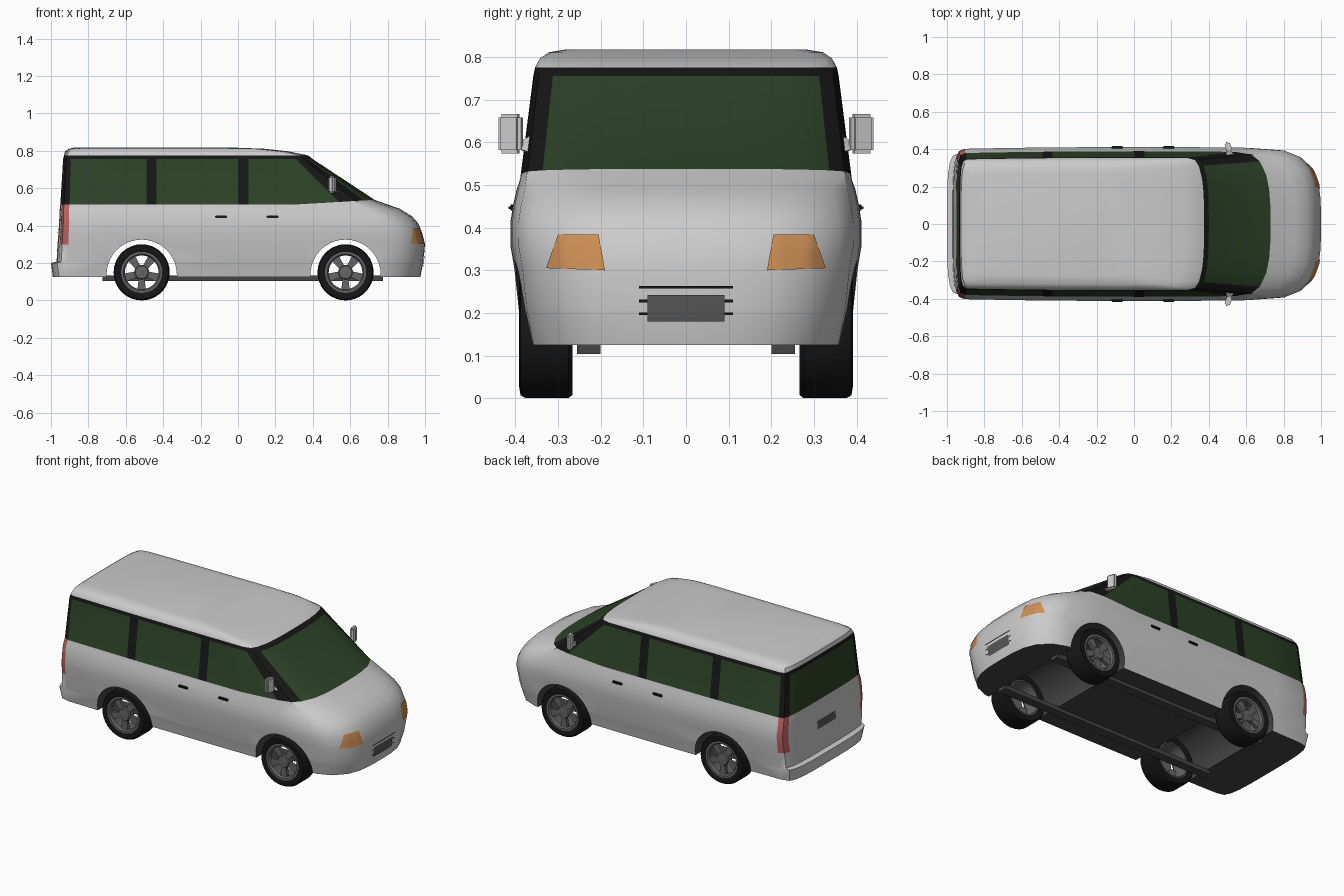
import bpy, bmesh
from math import sin, cos, pi, radians
from mathutils import Vector, Matrix
from mathutils.bvhtree import BVHTree

if "Cube" in bpy.data.objects:
    bpy.data.objects.remove(bpy.data.objects["Cube"])


def material(name, r, g, b):
    m = bpy.data.materials.new(name)
    m.diffuse_color = (r, g, b, 1)
    m.use_nodes = True
    m.node_tree.nodes["Principled BSDF"].inputs["Base Color"].default_value = m.diffuse_color
    return m


PAINT = material("paint", .62, .62, .62)
GLASS = material("glass", .025, .055, .02)
BLACK = material("black_trim", .008, .008, .008)
RED = material("tail_red", .5, .12, .12)
DARK = material("underbody", .06, .06, .06)
ORANGE = material("lamp_orange", .6, .27, .09)
METAL = material("wheel_metal", .13, .13, .13)
PLATE = material("plate_grey", .1, .1, .1)


def finish(name, bm, *mats, angle=35):
    bmesh.ops.recalc_face_normals(bm, faces=bm.faces)
    me = bpy.data.meshes.new(name)
    bm.to_mesh(me)
    bm.free()
    ob = bpy.data.objects.new(name, me)
    bpy.context.collection.objects.link(ob)
    for m in mats:
        me.materials.append(m)
    smooth(ob, angle)
    return ob


def smooth(ob, angle=35):
    bpy.ops.object.select_all(action='DESELECT')
    ob.select_set(True)
    bpy.context.view_layer.objects.active = ob
    bpy.ops.object.shade_smooth_by_angle(angle=radians(angle))


def box(name, loc, size, mat, bevel=0, rot=0):
    bm = bmesh.new()
    bmesh.ops.create_cube(bm, size=1, matrix=Matrix.Translation(loc)
                          @ Matrix.Rotation(rot, 4, 'Z') @ Matrix.Diagonal((*size, 1)))
    if bevel:
        bmesh.ops.bevel(bm, geom=bm.edges[:], offset=bevel, segments=2, affect='EDGES')
    return finish(name, bm, mat)


# Body plan outlines: z, front x, nose depth, nose squareness, rear x, rear depth, half width
ROWS = [(.125, .975, .36, 3.2, -.99, .08, .375), (.2, .99, .37, 3.4, -1, .08, .39),
        (.207, .99, .37, 3.4, -.97, .06, .392), (.3, 1.0, .38, 3.6, -.965, .06, .402),
        (.36, .985, .38, 3.6, -.96, .055, .412), (.41, .965, .38, 3.5, -.957, .055, .412),
        (.45, .93, .37, 3.3, -.955, .05, .406), (.49, .865, .31, 3, -.953, .05, .397),
        (.512, .73, .19, 3, -.95, .05, .389), (.755, .40, .09, 3, -.935, .04, .358),
        (.775, .375, .09, 3, -.93, .04, .354), (.797, .27, .1, 3.5, -.925, .05, .342),
        (.811, .14, .12, 4, -.905, .07, .322), (.818, -.05, .14, 4, -.87, .1, .28)]
BELT = 8


def outline(z, f, d, n, r, rd, w):
    half = []
    for a in (0, 8, 20, 35, 55, 72, 90):
        c, s = max(cos(radians(a)), 0), sin(radians(a))
        half.append((f - d + d * c ** (2 / n), w * s ** (2 / n)))
    a0, a1 = f - d, r + rd
    xs = (.055, 0, -.435, -.49)
    if a0 < .06:
        xs = (a0 - .06, a0 - .11, -.435, -.49)
    half += [((a0 + xs[0]) / 2, w)] + [(x, w) for x in xs] + [((xs[3] + a1) / 2, w)]
    for a in (90, 70, 50, 30, 12, 0):
        c, s = max(cos(radians(a)), 0), sin(radians(a))
        half.append((r + rd - rd * c ** .5, w * s ** .5))
    half = [(x, y * (1 - .03 * x * x)) for x, y in half]
    ring = half + [(x, -y) for x, y in half[-2:0:-1]]
    lift = z == ROWS[BELT][0]
    return [Vector((x, y, z + (.06 * max(0, x - .3) if lift else 0))) for x, y in ring]


# Body shell with glass, pillars and tail lamps as face colours
bm = bmesh.new()
rings = [[bm.verts.new(p) for p in outline(*row)] for row in ROWS]
N = len(rings[0])
PILLARS = (4, 5, 8, 10, 13, 14)
for i in range(len(rings) - 1):
    for j in range(N):
        k = (j + 1) % N
        f = bm.faces.new((rings[i][j], rings[i][k], rings[i + 1][k], rings[i + 1][j]))
        col = min(j, N - 1 - j)
        if i == BELT:
            f.material_index = 2 if col in PILLARS else 1
        elif i == BELT + 1:
            f.material_index = 2
        elif 3 <= i < BELT and col in (13, 14):
            f.material_index = 3
bm.faces.new(rings[0]).material_index = 4
bm.faces.new(rings[-1])
bmesh.ops.recalc_face_normals(bm, faces=bm.faces)
tree = BVHTree.FromBMesh(bm)
body = finish("van_body", bm, PAINT, GLASS, BLACK, RED, DARK)

# Wheel wells
AXLES = (-.515, .575)
for x in AXLES:
    bm = bmesh.new()
    bmesh.ops.create_cone(bm, cap_ends=True, segments=40, radius1=.188, radius2=.188, depth=1.2,
                          matrix=Matrix.Translation((x, 0, .137)) @ Matrix.Rotation(pi / 2, 4, 'X'))
    cutter = finish("well_cutter", bm, DARK)
    cutter.hide_render = True
    mod = body.modifiers.new("well", 'BOOLEAN')
    mod.operation, mod.solver, mod.object = 'DIFFERENCE', 'EXACT', cutter
    mod.material_mode = 'TRANSFER'
    bpy.context.view_layer.objects.active = body
    bpy.ops.object.modifier_apply(modifier=mod.name)
    bpy.data.objects.remove(cutter)
smooth(body)


# Thin panels laid on the nose (+1) or tail (-1), corners given as (y, z)
def patch(name, end, corners, mat, nu=8, nv=4):
    a, b, c, d = [Vector(p) for p in corners]
    bm = bmesh.new()
    grid = []
    for i in range(nu + 1):
        u, line = i / nu, []
        for j in range(nv + 1):
            y, z = a.lerp(b, u).lerp(d.lerp(c, u), j / nv)
            hit = tree.ray_cast(Vector((end * 2, y, z)), Vector((-end, 0, 0)))[0]
            line.append(bm.verts.new((hit.x + end * .004, y, z)))
        grid.append(line)
    for i in range(nu):
        for j in range(nv):
            q = [grid[i][j], grid[i + 1][j], grid[i + 1][j + 1], grid[i][j + 1]]
            bm.faces.new(q if end > 0 else q[::-1])
    me = bpy.data.meshes.new(name)
    bm.to_mesh(me)
    bm.free()
    me.materials.append(mat)
    ob = bpy.data.objects.new(name, me)
    bpy.context.collection.objects.link(ob)
    smooth(ob)


def rect(w, z0, z1):
    return [(-w, z0), (w, z0), (w, z1), (-w, z1)]


patch("headlight_left", 1, [(.19, .30), (.328, .305), (.30, .384), (.205, .384)], ORANGE)
patch("headlight_right", 1, [(-.328, .305), (-.19, .30), (-.205, .384), (-.30, .384)], ORANGE)
patch("front_plate", 1, rect(.09, .18, .242), PLATE)
patch("rear_plate", -1, rect(.09, .345, .395), PLATE)
patch("grille_slot", 1, rect(.11, .257, .263), BLACK, 8, 1)
for z in (.198, .228):
    for s in (-1, 1):
        ys = sorted((s * .09, s * .11))
        patch("grille_slot", 1, [(ys[0], z - .003), (ys[1], z - .003),
                                 (ys[1], z + .003), (ys[0], z + .003)], BLACK, 1, 1)


# Wheel parts
def lathe(name, profile, x, s, mat):
    bm = bmesh.new()
    n = 36
    rs = [[bm.verts.new((x + r * cos(2 * pi * i / n), s * y, .15 + r * sin(2 * pi * i / n)))
           for r, y in profile] for i in range(n)]
    m = len(profile)
    for i in range(n):
        for j in range(m):
            a, b = rs[i], rs[(i + 1) % n]
            bm.faces.new((a[j], a[(j + 1) % m], b[(j + 1) % m], b[j]))
    return finish(name, bm, mat)


for x in AXLES:
    for s in (-1, 1):
        lathe("tyre", [(.108, .268), (.142, .266), (.15, .276), (.15, .376), (.143, .388),
                       (.125, .391), (.108, .384)], x, s, BLACK)
        lathe("rim", [(.1, .27), (.11, .27), (.11, .386), (.098, .386), (.09, .372)], x, s, METAL)
        lathe("hub", [(.001, .34), (.04, .34), (.04, .372), (.034, .38), (.001, .382)], x, s, METAL)
        bm = bmesh.new()
        for k in range(5):
            turn = Matrix.Translation((x, s * .365, .15)) @ Matrix.Rotation(2 * pi * k / 5 + pi / 2, 4, 'Y')
            g = bmesh.ops.create_cube(bm, size=1)
            for v in g['verts']:
                wide = .024 if v.co.x > 0 else .015
                v.co = turn @ Vector((.067 + v.co.x * .07, v.co.y * .02, v.co.z * 2 * wide))
        finish("wheel_spokes", bm, METAL)

# Underbody rails, handles and door mirrors
for s in (-1, 1):
    box("chassis_rail", (.025, s * .228, .118), (1.5, .055, .028), DARK)
    for x in (-.09, .185):
        box("door_handle", (x, s * .407, .447), (.065, .018, .014), BLACK, .004)
    box("mirror_housing", (.505, s * .411, .62), (.03, .056, .092), PAINT, .008, s * .35)
    bm = bmesh.new()
    base = [bm.verts.new((px, s * py, pz)) for px, py, pz in
            ((.56, .345, .57), (.49, .365, .57), (.49, .35, .625))]
    tip = [bm.verts.new((px, s * py, pz)) for px, py, pz in
           ((.515, .392, .585), (.495, .392, .585), (.495, .392, .6))]
    bm.faces.new(base)
    bm.faces.new(tip)
    for i in range(3):
        k = (i + 1) % 3
        bm.faces.new((base[i], base[k], tip[k], tip[i]))
    finish("mirror_arm", bm, PAINT)
